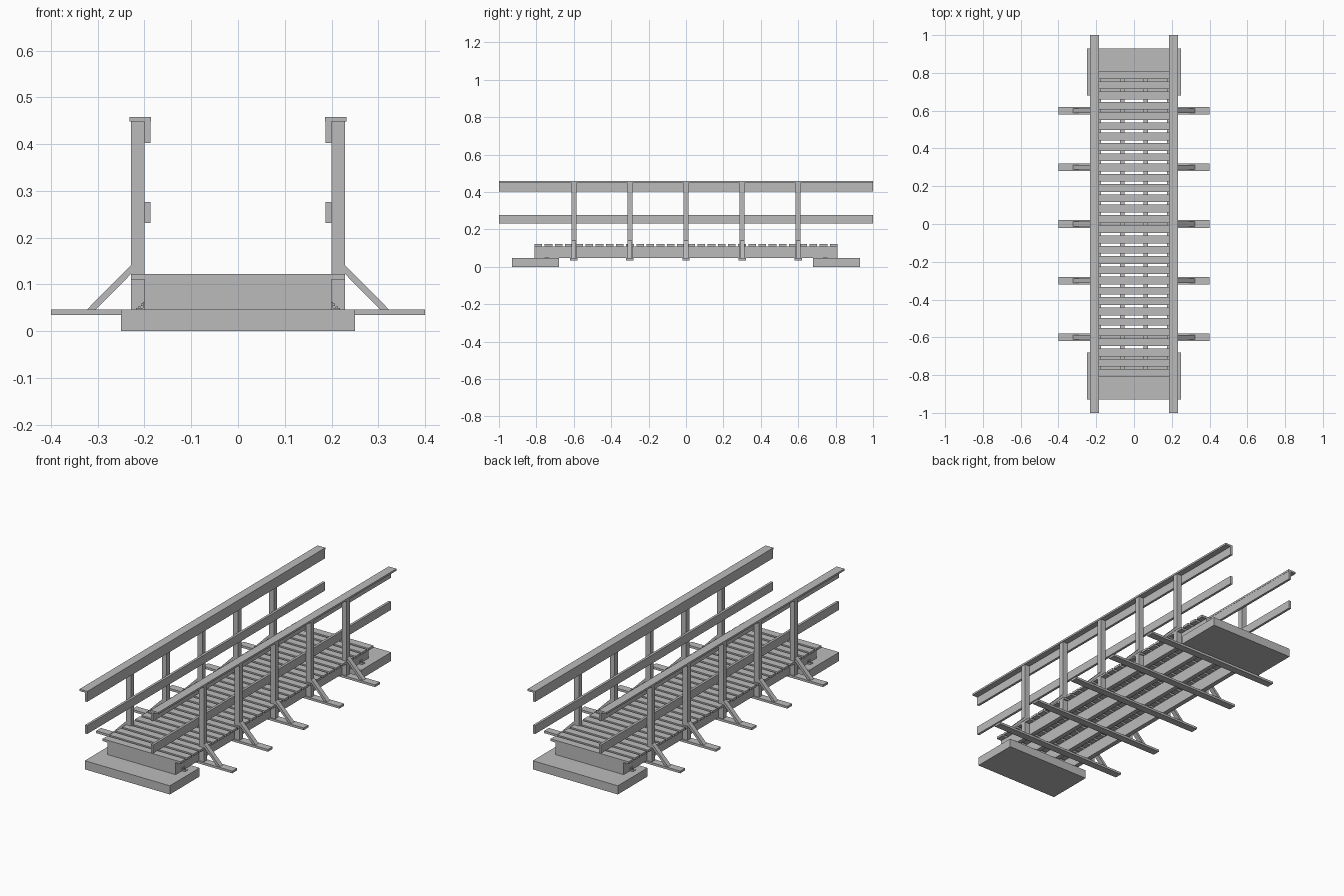
import bpy
import bmesh

if "Cube" in bpy.data.objects:
    bpy.data.objects.remove(bpy.data.objects["Cube"], do_unlink=True)

# One plain grey for the whole bridge
GREY = (0.5, 0.5, 0.5, 1)
grey = bpy.data.materials.new("plain grey")
grey.use_nodes = True
grey.diffuse_color = GREY
grey.node_tree.nodes["Principled BSDF"].inputs["Base Color"].default_value = GREY


def prism(name, profile, y0, y1):
    """Extrude an x-z outline along y."""
    bm = bmesh.new()
    face = bm.faces.new([bm.verts.new((x, y0, z)) for x, z in profile])
    grown = bmesh.ops.extrude_face_region(bm, geom=[face])["geom"]
    moved = [v for v in grown if isinstance(v, bmesh.types.BMVert)]
    bmesh.ops.translate(bm, verts=moved, vec=(0, y1 - y0, 0))
    bmesh.ops.recalc_face_normals(bm, faces=bm.faces)
    mesh = bpy.data.meshes.new(name)
    bm.to_mesh(mesh)
    bm.free()
    mesh.materials.append(grey)
    obj = bpy.data.objects.new(name, mesh)
    bpy.context.collection.objects.link(obj)
    return obj


def box(name, x0, x1, y0, y1, z0, z1):
    return prism(name, [(x0, z0), (x1, z0), (x1, z1), (x0, z1)], y0, y1)


def side_prism(name, side, profile, y0, y1):
    return prism(name, [(side * x, z) for x, z in profile], y0, y1)


def side_box(name, side, x0, x1, y0, y1, z0, z1):
    return side_prism(name, side, [(x0, z0), (x1, z0), (x1, z1), (x0, z1)], y0, y1)


HALF_DECK = 0.81
BASE_TOP = 0.046
DECK_BOTTOM, DECK_TOP = 0.11, 0.122
SIDES = {"left": 1, "right": -1}

# Deck planks
PLANKS, GAP = 30, 0.013
pitch = (2 * HALF_DECK + GAP) / PLANKS
for i in range(PLANKS):
    y = -HALF_DECK + i * pitch
    box(f"deck_plank_{i + 1}", -0.229, 0.229, y, y + pitch - GAP, DECK_BOTTOM, DECK_TOP)

# Footings and end boards
for end, s in (("front", -1), ("back", 1)):
    y0, y1 = sorted((s * 0.68, s * 0.93))
    box(f"{end}_footing", -0.25, 0.25, y0, y1, 0, BASE_TOP)
    y0, y1 = sorted((s * (HALF_DECK - 0.025), s * HALF_DECK))
    box(f"{end}_end_board", -0.2, 0.2, y0, y1, BASE_TOP, DECK_BOTTOM)

for name, s in SIDES.items():
    # Stringers under the deck
    for label, x in (("outer", 0.1875), ("inner", 0.0625)):
        side_box(f"{name}_{label}_stringer", s, x - 0.0125, x + 0.0125,
                 -HALF_DECK + 0.025, HALF_DECK - 0.025, BASE_TOP, DECK_BOTTOM)

    # Handrail cap and two rails
    side_box(f"{name}_rail_cap", s, 0.186, 0.232, -1, 1, 0.448, 0.458)
    side_box(f"{name}_top_rail", s, 0.187, 0.2, -1, 1, 0.402, 0.448)
    side_box(f"{name}_middle_rail", s, 0.187, 0.2, -1, 1, 0.231, 0.276)

    # Small angle brackets with bolts on the footings
    for end, y in (("front", -0.745), ("back", 0.745)):
        side_prism(f"{name}_{end}_bracket", s,
                   [(0.2, BASE_TOP), (0.218, BASE_TOP), (0.218, 0.049),
                    (0.203, 0.049), (0.203, 0.062), (0.2, 0.062)], y - 0.012, y + 0.012)
        side_box(f"{name}_{end}_wall_bolt", s, 0.203, 0.207,
                 y - 0.003, y + 0.003, 0.054, 0.059)
        side_box(f"{name}_{end}_floor_bolt", s, 0.209, 0.214,
                 y - 0.003, y + 0.003, 0.049, 0.053)

# Cross beams, each with a pair of posts and braces
for i, y in enumerate((-0.6, -0.3, 0, 0.3, 0.6), 1):
    box(f"cross_beam_{i}", -0.4, 0.4, y - 0.02, y + 0.02, 0.034, BASE_TOP)
    for name, s in SIDES.items():
        side_box(f"{name}_post_{i}", s, 0.2, 0.229, y - 0.0135, y + 0.0135, BASE_TOP, 0.448)
        side_prism(f"{name}_brace_{i}", s,
                   [(0.229, 0.122), (0.229, 0.141), (0.323, BASE_TOP), (0.304, BASE_TOP)],
                   y - 0.0125, y + 0.0125)
